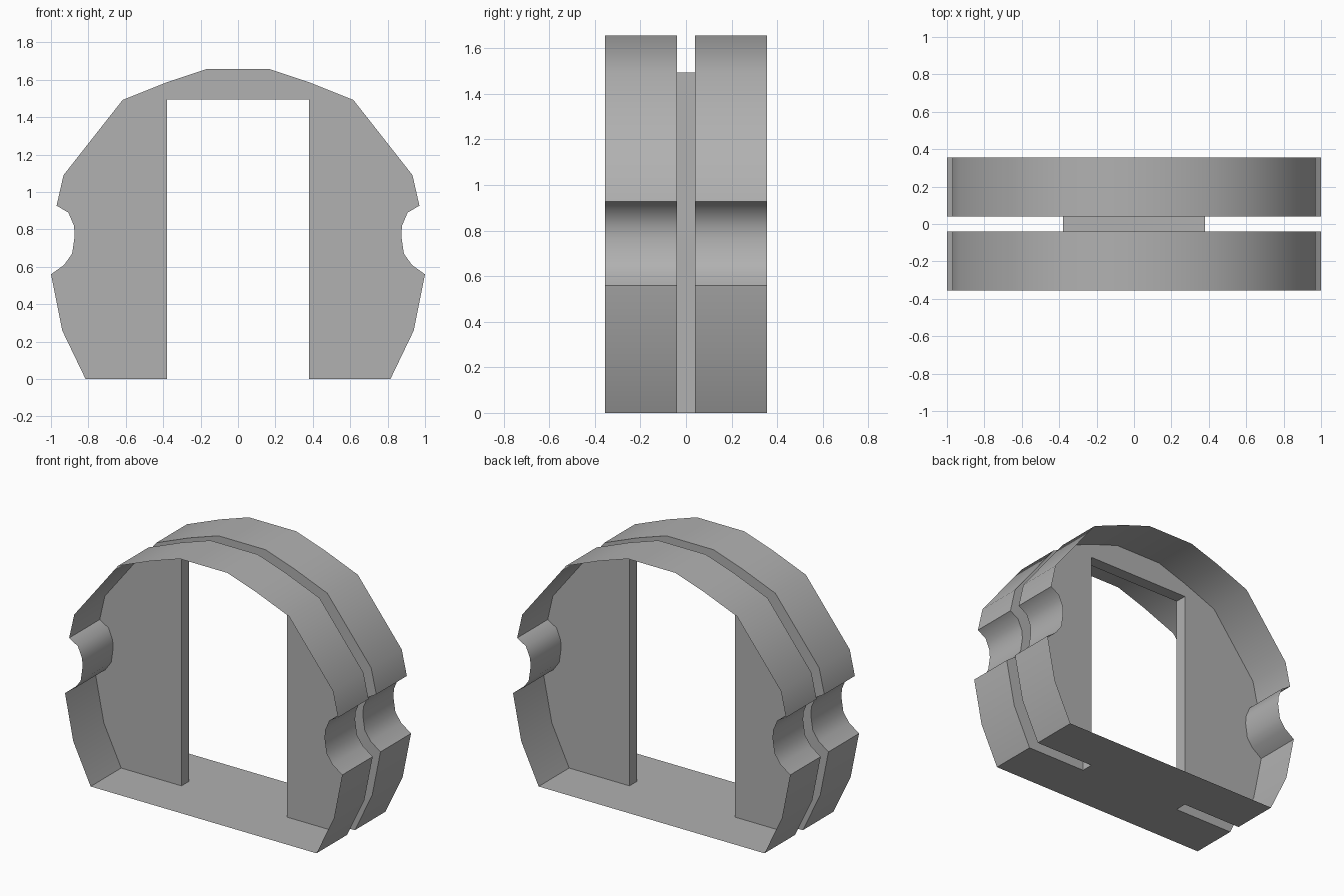
import bpy, bmesh
from math import radians

if "Cube" in bpy.data.objects:
    bpy.data.objects.remove(bpy.data.objects["Cube"])

DEPTH, GAP = 0.355, 0.04      # outer half depth, half width of the groove
OPEN_X, OPEN_Z = 0.38, 1.495  # doorway half width and height

# Right half of the outline, floor to crown
half = [(0.815, 0), (0.94, 0.26), (1.0, 0.56), (0.93, 0.61), (0.887, 0.67),
        (0.873, 0.765), (0.877, 0.82), (0.907, 0.89), (0.97, 0.927),
        (0.933, 1.09), (0.617, 1.492), (0.38, 1.587), (0.17, 1.657)]
arch = half + [(-x, z) for x, z in reversed(half)]
sill = [(-OPEN_X, 0), (OPEN_X, 0)]
lintel = [(-OPEN_X, OPEN_Z), (OPEN_X, OPEN_Z)]

grey = bpy.data.materials.new("dark_grey")
grey.diffuse_color = (0.44, 0.44, 0.44, 1)
grey.use_nodes = True
grey.node_tree.nodes["Principled BSDF"].inputs["Base Color"].default_value = grey.diffuse_color


def band(bm, loop, y0, y1):
    """Sweep a closed outline between two depths; return the far ring."""
    a = [bm.verts.new((x, y0, z)) for x, z in loop]
    b = [bm.verts.new((x, y1, z)) for x, z in loop]
    for i in range(len(loop)):
        j = (i + 1) % len(loop)
        bm.faces.new((a[i], a[j], b[j], b[i]))
    return b


def finish(bm, name):
    bmesh.ops.recalc_face_normals(bm, faces=bm.faces[:])
    mesh = bpy.data.meshes.new(name)
    bm.to_mesh(mesh)
    bm.free()
    mesh.materials.append(grey)
    ob = bpy.data.objects.new(name, mesh)
    bpy.context.collection.objects.link(ob)
    bpy.ops.object.select_all(action='DESELECT')
    ob.select_set(True)
    bpy.context.view_layer.objects.active = ob
    bpy.ops.object.shade_smooth_by_angle(angle=radians(45))


# Front and back shells: thin rim and floor, open outside, with an inner plate
for name, side in (("front_shell", -1), ("back_shell", 1)):
    bm = bmesh.new()
    ring = band(bm, arch + sill, side * DEPTH, side * GAP)
    top = [bm.verts.new((x, side * GAP, z)) for x, z in lintel]
    bm.faces.new(ring[:-1] + top + ring[-1:])
    finish(bm, name)

# Doorway lining that joins the two shells across the groove
bm = bmesh.new()
band(bm, sill + lintel[::-1], -GAP, GAP)
finish(bm, "doorway_lining")
